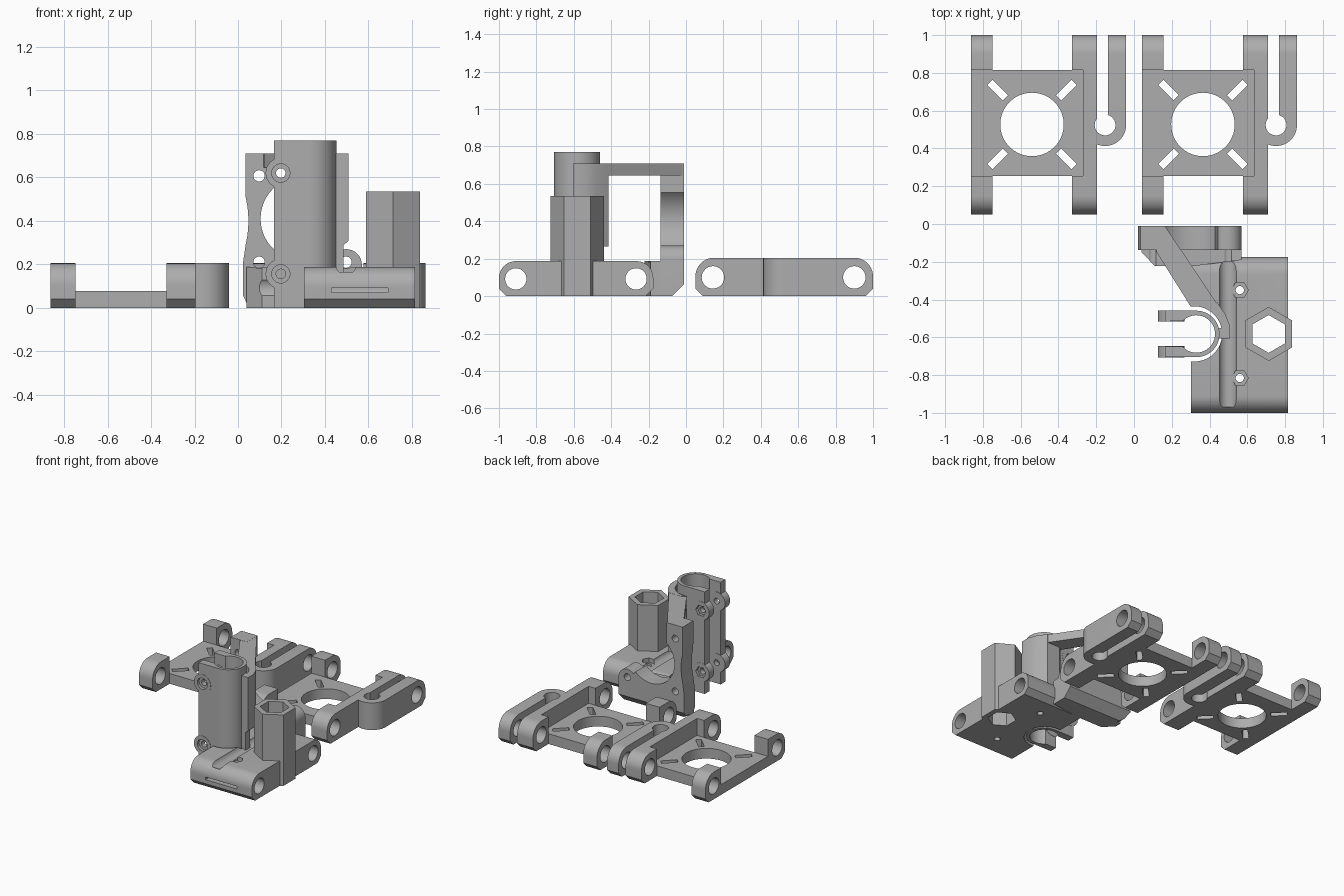
import bpy, bmesh
from math import sin, cos, pi, radians
from mathutils import Matrix

cube = bpy.data.objects.get("Cube")
if cube:
    bpy.data.objects.remove(cube, do_unlink=True)

grey = bpy.data.materials.new("plain grey")
grey.use_nodes = True
grey.diffuse_color = (0.42, 0.42, 0.42, 1)
grey.node_tree.nodes["Principled BSDF"].inputs["Base Color"].default_value = grey.diffuse_color
parts = []


def arc(cx, cy, r, a0, a1, n=16):
    angles = [radians(a0 + (a1 - a0) * i / n) for i in range(n + 1)]
    return [(cx + r * cos(a), cy + r * sin(a)) for a in angles]


def prism(name, pts, axis, lo, hi):
    """Extrude a 2D outline along an axis."""
    place = {"x": lambda p, t: (t, p[0], p[1]),
             "y": lambda p, t: (p[0], t, p[1]),
             "z": lambda p, t: (p[0], p[1], t)}[axis]
    bm = bmesh.new()
    a = [bm.verts.new(place(p, lo)) for p in pts]
    b = [bm.verts.new(place(p, hi)) for p in pts]
    bm.faces.new(a)
    bm.faces.new(b)
    for i in range(len(pts)):
        j = (i + 1) % len(pts)
        bm.faces.new((a[i], a[j], b[j], b[i]))
    bmesh.ops.recalc_face_normals(bm, faces=bm.faces)
    me = bpy.data.meshes.new(name)
    bm.to_mesh(me)
    bm.free()
    me.materials.append(grey)
    ob = bpy.data.objects.new(name, me)
    bpy.context.collection.objects.link(ob)
    parts.append(ob)
    return ob


def box(name, x, y, z):
    return prism(name, [(x[0], y[0]), (x[1], y[0]), (x[1], y[1]), (x[0], y[1])], "z", *z)


def rod(name, axis, c, r, lo, hi, n=40, turn=0):
    return prism(name, arc(c[0], c[1], r, turn, turn + 360, n)[:-1], axis, lo, hi)


def combine(ob, tools, op="DIFFERENCE", keep=False):
    """Apply booleans, then discard the tools."""
    for t in tools:
        m = ob.modifiers.new("bool", "BOOLEAN")
        m.object, m.operation, m.solver = t, op, "EXACT"
    deps = bpy.context.evaluated_depsgraph_get()
    me = bpy.data.meshes.new_from_object(ob.evaluated_get(deps))
    ob.modifiers.clear()
    ob.data = me
    if not keep:
        for t in tools:
            parts.remove(t)
            bpy.data.objects.remove(t, do_unlink=True)


def bar_outline(y0, y1, h, r=0.1, c=0.04):
    """Side outline with rounded top corners and chamfered bottom corners."""
    return ([(y0 + c, 0), (y1 - c, 0), (y1, c)] + arc(y1 - r, h - r, r, 0, 90, 10)
            + arc(y0 + r, h - r, r, 90, 180, 10) + [(y0, c)])


def bores(ys, z, r):
    return [rod("bore", "x", (y, z), r, -2, 2) for y in ys]


# Two fan mounts, each a holed plate with pivot lugs and a hooked clip
H = 0.205
for side, dx in (("right", 0), ("left", 0.905)):
    cx, cy = dx - 0.54, 0.527
    plate = box(side + "_fan_plate", (dx - 0.862, dx - 0.27), (0.254, 0.815), (0, 0.077))
    tools = [rod("hole", "z", (cx, cy), 0.168, -1, 1, 64)]
    for k in range(4):
        slot = box("slot", (0.2, 0.315), (-0.02, 0.02), (-1, 1))
        slot.data.transform(Matrix.Translation((cx, cy, 0)) @ Matrix.Rotation(pi / 4 + k * pi / 2, 4, "Z"))
        tools.append(slot)
    combine(plate, tools)

    outline = bar_outline(0.05, 1.0, H)
    lugs = prism(side + "_outer_lugs", outline, "x", dx - 0.862, dx - 0.748)
    combine(lugs, [box("gap", (-2, 2), (0.254, 0.815), (-1, 1))] + bores((0.144, 0.9), 0.1, 0.06))

    bar = prism(side + "_inner_bar", outline, "x", dx - 0.328, dx - 0.196)
    hx, hy = dx - 0.153, 0.524
    combine(bar, [box("gap", (dx - 0.5, dx - 0.27), (0.254, 0.815), (-1, 1)),
                  rod("eye", "z", (hx, hy), 0.055, -1, 1)] + bores((0.144, 0.9), 0.1, 0.06))

    hook = prism(side + "_clip_hook", [(dx - 0.196, 1.0)] + arc(hx, hy, 0.111, -113, 0, 20)
                 + [(dx - 0.042, 1.0)], "z", 0, H)
    combine(hook, [prism("trim", outline, "x", -2, 2)], "INTERSECT")
    combine(hook, [box("slit", (dx - 0.3, dx - 0.138), (hy, 1.2), (-1, 1)),
                   rod("eye", "z", (hx, hy), 0.055, -1, 1)] + bores((0.9,), 0.1, 0.06))

# Carriage base with rod bores, groove, nut traps and clamp clearance
TX, TY = 0.33, -0.582
HX = 0.713
base = prism("carriage_base", bar_outline(-1.0, -0.175, 0.187, 0.09), "x", 0.303, 0.815)
tools = bores((-0.91, -0.267), 0.092, 0.057)
tools.append(rod("clearance", "z", (TX - 0.01, TY), 0.146, -1, 1, 64))
tools.append(rod("groove", "y", (0.497, 0.2), 0.047, -0.97, 0, 32))
tools.append(rod("hex_bore", "z", (HX, TY), 0.1, -1, 1, 6, 30))
for y in (-0.35, -0.815):
    tools.append(rod("nut_trap", "z", (0.56, y), 0.045, 0.155, 1, 6))
    tools.append(rod("screw", "z", (0.56, y), 0.022, -1, 1, 20))
tools.append(box("front_slit", (0.43, 0.69), (-1.1, -0.96), (0.07, 0.09)))
combine(base, tools)

# Hexagonal column
column = rod("hex_column", "z", (HX, TY), 0.143, 0, 0.535, 6, 30)
combine(column, [rod("hex_bore", "z", (HX, TY), 0.1, -1, 1, 6, 30)])

# Motor plate with an open circular cut-out
MX, MZ = 0.297, 0.41
outline = ([(0.07, 0), (0.57, 0)] + arc(0.497, 0.197, 0.073, 0, 135, 12)
           + arc(MX, MZ, 0.193, -47, -228, 40)
           + [(0.17, 0.71), (0.035, 0.71), (0.035, 0.59)]
           + arc(-0.42, 0.4, 0.468, 22, -22, 10)[2:-2] + [(0.022, 0.2), (0.022, 0.06), (0.04, 0.02)])
motor_plate = prism("motor_plate", outline, "y", -0.137, -0.01)
back_chamfer = [(-0.075, -0.001), (0.01, 0.084), (0.01, -0.001)]
combine(motor_plate, [rod("screw", "y", p, 0.026, -1, 1, 24)
                      for p in ((0.097, 0.607), (0.097, 0.21), (0.497, 0.21))]
        + [prism("chamfer", back_chamfer, "x", -1, 1)])

# Foot joining the motor plate to the base
foot = prism("plate_foot", [(0.04, -0.1), (0.04, -0.15), (0.11, -0.222), (0.32, -0.222),
                            (0.57, -0.19), (0.57, -0.1)], "z", 0, 0.187)
combine(foot, bores((-0.267,), 0.092, 0.057)
        + [rod("screw", "y", p, 0.03, -1, 1, 24) for p in ((0.097, 0.21), (0.497, 0.21))])

# Clamp tube, split on one side
R, B, G = 0.123, 0.099, 0.067
tube = prism("clamp_tube", arc(TX, TY, R, -90, 90, 32) + [(0.165, TY + R), (0.165, TY + G)]
             + arc(TX, TY, B, 137, -137, 48) + [(0.165, TY - G), (0.165, TY - R)], "z", 0, 0.77)
screws = (0.62, 0.156)
combine(tube, [rod("screw", "y", (0.197, z), 0.022, -1, 0, 20) for z in screws]
        + [rod("head", "y", (0.197, z), 0.042, -1, TY - R + 0.02, 24) for z in screws]
        + [rod("nut", "y", (0.197, z), 0.042, TY + R - 0.02, 0, 6) for z in screws])

# Screw ears on both clamp jaws
for label, y0, y1 in (("front", TY - R, TY - G), ("back", TY + G, TY + R)):
    for level, z in zip(("upper", "lower"), screws):
        ear = rod(f"{label}_{level}_ear", "y", (0.197, z), 0.07, y0 - 0.002, y1 + 0.002, 32)
        recess = (-1, y0 + 0.02, 24) if label == "front" else (y1 - 0.02, 0, 6)
        combine(ear, [rod("screw", "y", (0.197, z), 0.022, -1, 0, 20),
                      rod("recess", "y", (0.197, z), 0.042, *recess)])

# Backing wall behind the tube, chamfered at the bottom
wall = prism("tube_backing", [(0.3, -0.437), (0.33, -0.415), (0.44, -0.415), (0.485, -0.48), (0.508, -0.54),
                              (0.508, -0.605), (0.44, -0.605), (0.44, -0.5)], "z", 0.265, 0.71)
combine(wall, [rod("clearance", "z", (TX - 0.01, TY), 0.146, -1, 1, 64),
               prism("chamfer", [(0.45, 0.26), (0.53, 0.26), (0.53, 0.325)], "y", -1, 0)])
box("tube_web", (0.438, 0.485), (-0.605, -0.55), (0, 0.71))

# Diagonal brace from the motor plate to the tube
brace = prism("diagonal_brace", [(0.1, -0.012), (0.165, -0.012), (0.45, -0.437), (0.44, -0.5),
                                 (0.3, -0.437), (0.12, -0.15)], "z", 0.645, 0.709)
combine(brace, [rod("clearance", "z", (TX - 0.01, TY), 0.146, -1, 1, 64)])

# Smooth the curved faces and keep edges sharp
bpy.ops.object.select_all(action="DESELECT")
for ob in parts:
    ob.select_set(True)
bpy.context.view_layer.objects.active = parts[0]
bpy.ops.object.shade_smooth_by_angle(angle=radians(25))
